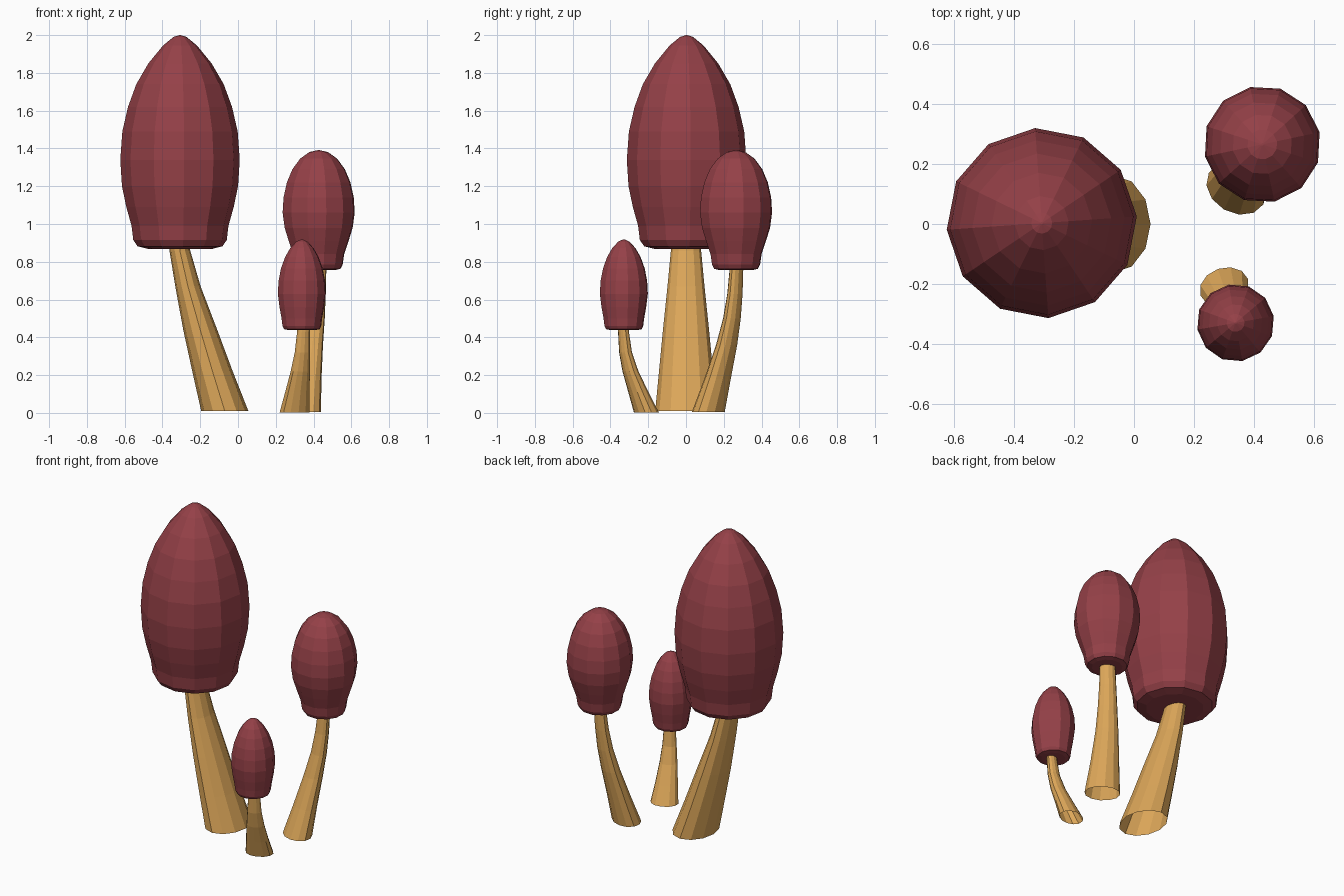
import bpy, bmesh, math


def material(name, rgb):
    m = bpy.data.materials.new(name)
    m.diffuse_color = (*rgb, 1)
    return m


RED = material("dark red", (0.30, 0.052, 0.064))
TAN = material("golden tan", (0.72, 0.385, 0.10))
SIDES = 12


def loft(name, rings, mat, cap_start=False, cap_end=False):
    """Skin a list of point rings into a flat-faced object."""
    bm = bmesh.new()
    loops = [[bm.verts.new(p) for p in ring] for ring in rings]
    for a, b in zip(loops, loops[1:]):
        for i in range(SIDES):
            j = (i + 1) % SIDES
            bm.faces.new((a[i], a[j], b[j], b[i]))
    if cap_start:
        bm.faces.new(loops[0][::-1])
    if cap_end:
        bm.faces.new(loops[-1])
    me = bpy.data.meshes.new(name)
    bm.to_mesh(me)
    bm.free()
    me.materials.append(mat)
    ob = bpy.data.objects.new(name, me)
    bpy.context.collection.objects.link(ob)
    return ob


def ellipse(x, y, z, a, b, turn):
    """Ring with half width a along the turn direction and b across it."""
    c, s = math.cos(turn), math.sin(turn)
    pts = []
    for i in range(SIDES):
        t = math.tau * i / SIDES
        u, v = a * math.cos(t), b * math.sin(t)
        pts.append((x + u * c - v * s, y + u * s + v * c, z))
    return pts


def cap(name, x, y, profile, turn):
    rings = [ellipse(x, y, z, r, r, math.radians(turn)) for r, z in profile]
    loft(name, rings, RED, True, True)


def stem(name, path, lean):
    rings = [ellipse(x, y, z, a, b, math.radians(lean)) for x, y, z, a, b in path]
    loft(name, rings, TAN)   # open at the foot


# Caps: profile of (radius, height) from the underside up to the tip
cap("large_cap", -0.307, 0.003, [
    (0.17, 0.868), (0.225, 0.882), (0.248, 0.915), (0.257, 0.99), (0.285, 1.09),
    (0.308, 1.20), (0.317, 1.34), (0.306, 1.49), (0.276, 1.62), (0.232, 1.74),
    (0.168, 1.85), (0.09, 1.945), (0.035, 1.99), (0.004, 2.0)], 4)
cap("medium_cap", 0.427, 0.265, [
    (0.09, 0.756), (0.118, 0.763), (0.13, 0.785), (0.138, 0.84), (0.162, 0.91),
    (0.184, 0.98), (0.195, 1.06), (0.19, 1.14), (0.172, 1.22), (0.142, 1.29),
    (0.10, 1.346), (0.05, 1.381), (0.004, 1.391)], 12)
cap("small_cap", 0.338, -0.329, [
    (0.07, 0.438), (0.095, 0.443), (0.104, 0.46), (0.109, 0.50), (0.12, 0.56),
    (0.129, 0.63), (0.125, 0.70), (0.112, 0.765), (0.09, 0.825), (0.062, 0.873),
    (0.03, 0.907), (0.003, 0.919)], 10)

# Stems: (x, y, z, half width along lean, half width across lean)
stem("large_stem", [
    (-0.07, 0, 0.01, 0.125, 0.163), (-0.135, 0, 0.22, 0.107, 0.143),
    (-0.2, 0, 0.44, 0.09, 0.122), (-0.265, 0, 0.67, 0.067, 0.098),
    (-0.308, 0, 0.86, 0.055, 0.08), (-0.312, 0, 0.93, 0.055, 0.078)], 180)
stem("medium_stem", [
    (0.34, 0.118, 0.005, 0.081, 0.105), (0.362, 0.167, 0.18, 0.065, 0.085),
    (0.386, 0.215, 0.36, 0.052, 0.068), (0.405, 0.243, 0.5, 0.043, 0.058),
    (0.417, 0.259, 0.63, 0.037, 0.051), (0.425, 0.267, 0.76, 0.033, 0.046),
    (0.426, 0.267, 0.81, 0.033, 0.046)], 60)
stem("small_stem", [
    (0.30, -0.21, 0.003, 0.064, 0.084), (0.314, -0.252, 0.11, 0.052, 0.068),
    (0.33, -0.294, 0.22, 0.041, 0.054), (0.341, -0.32, 0.32, 0.033, 0.043),
    (0.347, -0.331, 0.43, 0.028, 0.036), (0.347, -0.331, 0.47, 0.028, 0.036)], -71)
